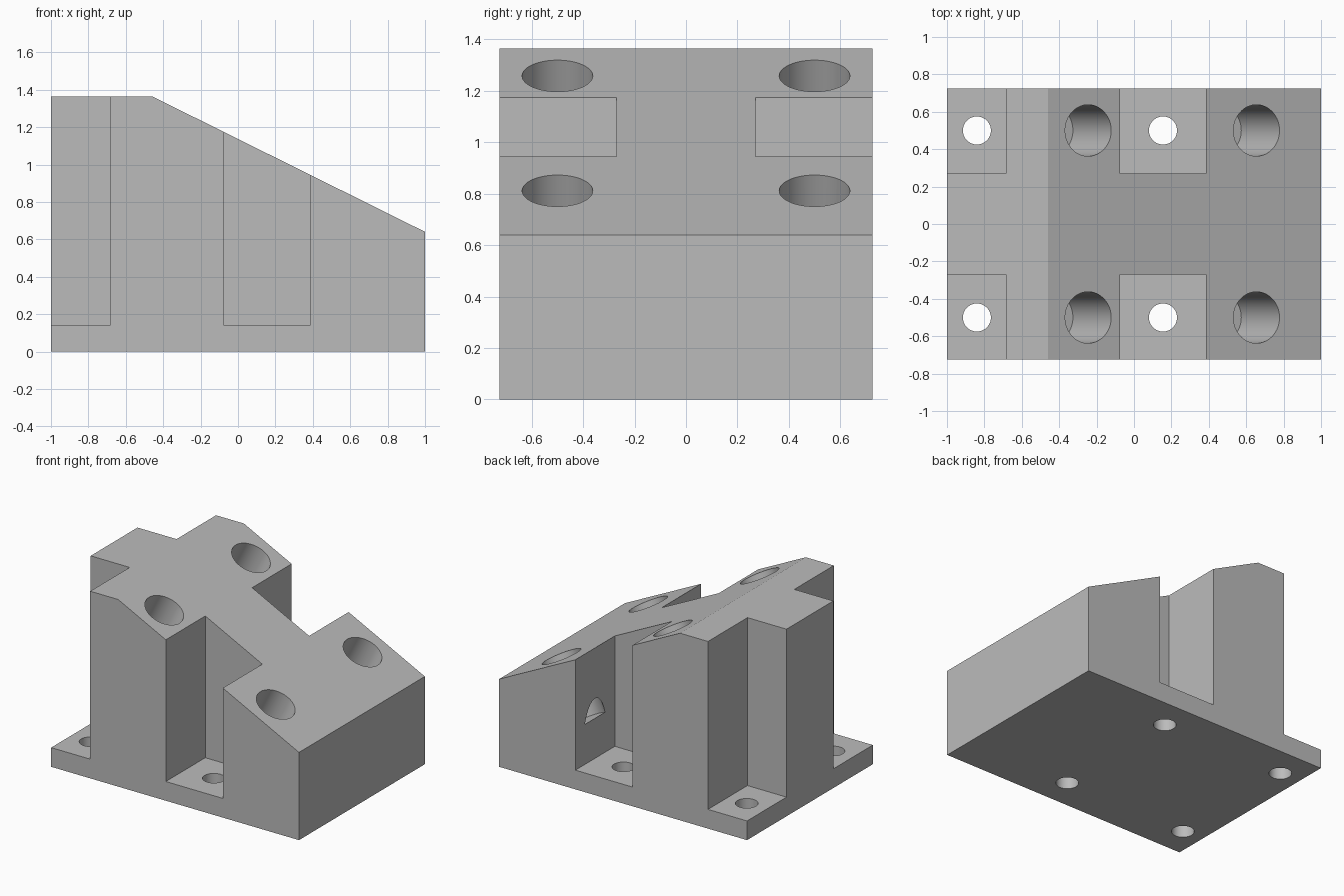
import bpy, bmesh, math
from mathutils import Vector, Matrix

cube = bpy.data.objects.get("Cube")
if cube:
    bpy.data.objects.remove(cube, do_unlink=True)

HALF_Y = 0.725
CREST = Vector((-0.46, 0, 1.365))
TOE = Vector((1, 0, 0.64))
FLANGE = 0.14
BORE_DEPTH = 0.46

grey = bpy.data.materials.new("plain grey")
grey.use_nodes = True
grey.diffuse_color = (0.5, 0.5, 0.5, 1)
grey.node_tree.nodes["Principled BSDF"].inputs["Base Color"].default_value = grey.diffuse_color


def make_object(name, bm):
    mesh = bpy.data.meshes.new(name)
    bmesh.ops.recalc_face_normals(bm, faces=bm.faces)
    bm.to_mesh(mesh)
    bm.free()
    mesh.materials.append(grey)
    obj = bpy.data.objects.new(name, mesh)
    bpy.context.collection.objects.link(obj)
    return obj


def box(name, low, high):
    bm = bmesh.new()
    low, high = Vector(low), Vector(high)
    size = high - low
    bmesh.ops.create_cube(bm, size=1, matrix=Matrix.Translation((low + high) / 2)
                          @ Matrix.Diagonal((*size, 1)))
    return make_object(name, bm)


def cylinder(name, start, end, radius):
    bm = bmesh.new()
    axis = end - start
    turn = Vector((0, 0, 1)).rotation_difference(axis).to_matrix().to_4x4()
    bmesh.ops.create_cone(bm, cap_ends=True, segments=64, radius1=radius, radius2=radius,
                          depth=axis.length, matrix=Matrix.Translation((start + end) / 2) @ turn)
    return make_object(name, bm)


# Sloped block, extruded from its side profile
bm = bmesh.new()
profile = [(-1, 0), (1, 0), (TOE.x, TOE.z), (CREST.x, CREST.z), (-1, CREST.z)]
side = bm.faces.new([bm.verts.new((x, -HALF_Y, z)) for x, z in profile])
extruded = bmesh.ops.extrude_face_region(bm, geom=[side])["geom"]
bmesh.ops.translate(bm, vec=(0, 2 * HALF_Y, 0),
                    verts=[v for v in extruded if isinstance(v, bmesh.types.BMVert)])
block = make_object("sloped_block", bm)

slope = (TOE - CREST).normalized()
normal = Vector((-slope.z, 0, slope.x))
cutters = []
for s, label in ((-1, "front"), (1, "back")):
    # Pockets above the mounting flange
    for x0, x1 in ((-1.1, -0.685), (-0.075, 0.385)):
        ys = sorted((s * 0.27, s * 0.9))
        cutters.append(box(label + "_pocket", (x0, ys[0], FLANGE), (x1, ys[1], 1.6)))
    # Bolt holes through the flange
    for x in (-0.84, 0.155):
        cutters.append(cylinder(label + "_bolt_hole", Vector((x, s * 0.5, -0.1)),
                                Vector((x, s * 0.5, 0.3)), 0.075))
    # Blind bores square to the slope
    for x in (-0.245, 0.655):
        mouth = CREST + slope * ((x - CREST.x) / slope.x)
        mouth.y = s * 0.5
        cutters.append(cylinder(label + "_bore", mouth - normal * BORE_DEPTH,
                                mouth + normal * 0.2, 0.1375))

# Cut everything out of the block
bpy.ops.object.select_all(action='DESELECT')
bpy.context.view_layer.objects.active = block
block.select_set(True)
for cutter in cutters:
    cutter.hide_render = True
    mod = block.modifiers.new("cut", 'BOOLEAN')
    mod.operation = 'DIFFERENCE'
    mod.solver = 'EXACT'
    mod.object = cutter
    bpy.ops.object.modifier_apply(modifier=mod.name)
    bpy.data.objects.remove(cutter, do_unlink=True)

bpy.ops.object.shade_smooth_by_angle(angle=math.radians(20))
